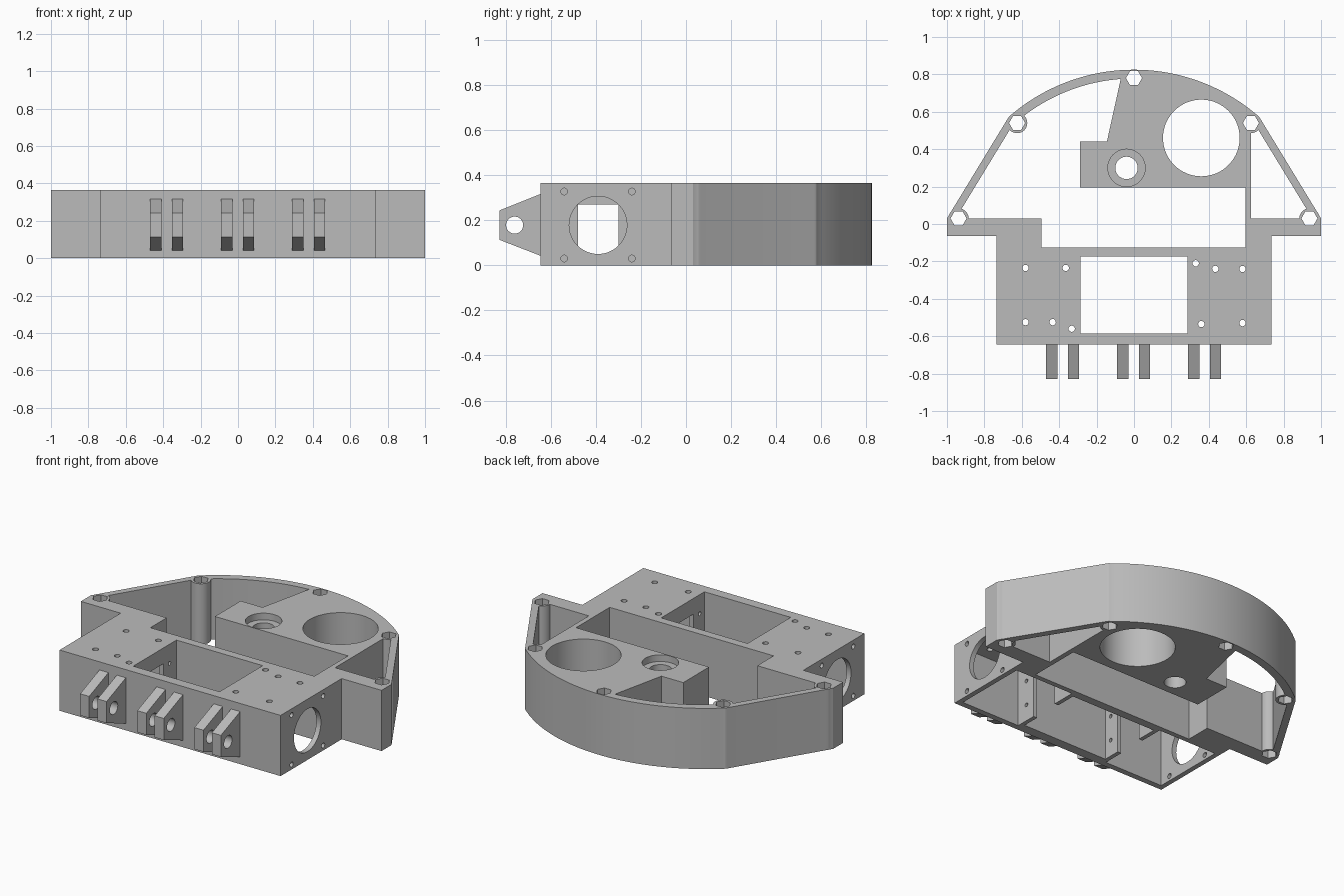
import bpy, bmesh
from math import cos, sin, radians, pi
from mathutils import Matrix, Vector

cube = bpy.data.objects.get("Cube")
if cube:
    bpy.data.objects.remove(cube, do_unlink=True)

grey = bpy.data.materials.new("plain_grey")
grey.use_nodes = True
GREY = (0.5, 0.5, 0.5, 1)
grey.diffuse_color = GREY
grey.node_tree.nodes["Principled BSDF"].inputs["Base Color"].default_value = GREY

H = 0.365           # height of the whole body
AXES = {"z": Matrix.Identity(3),
        "x": Matrix(((0, 0, 1), (1, 0, 0), (0, 1, 0)))}   # profile (y, z) pushed along x


def prism(name, points, lo, hi, axis="z"):
    """Extrude a 2D profile from lo to hi along the axis."""
    bm = bmesh.new()
    face = bm.faces.new([bm.verts.new(AXES[axis] @ Vector((a, b, lo))) for a, b in points])
    new = bmesh.ops.extrude_face_region(bm, geom=[face])["geom"]
    push = AXES[axis] @ Vector((0, 0, hi - lo))
    bmesh.ops.translate(bm, vec=push, verts=[v for v in new if isinstance(v, bmesh.types.BMVert)])
    bmesh.ops.recalc_face_normals(bm, faces=bm.faces)
    mesh = bpy.data.meshes.new(name)
    bm.to_mesh(mesh)
    bm.free()
    mesh.materials.append(grey)
    ob = bpy.data.objects.new(name, mesh)
    bpy.context.collection.objects.link(ob)
    return ob


def arc(cx, cy, r, a0, a1, n):
    steps = [radians(a0 + (a1 - a0) * i / n) for i in range(n + 1)]
    return [(cx + r * cos(a), cy + r * sin(a)) for a in steps]


def circle(cx, cy, r, n=32):
    return [(cx + r * cos(2 * pi * i / n), cy + r * sin(2 * pi * i / n)) for i in range(n)]


def rect(x0, x1, y0, y1):
    return [(x0, y0), (x1, y0), (x1, y1), (x0, y1)]


def mirrored(points):
    return [(-x, y) for x, y in reversed(points)]


def combine(target, tool, operation="DIFFERENCE"):
    """Apply a boolean and throw the tool away."""
    mod = target.modifiers.new("bool", "BOOLEAN")
    mod.operation, mod.object, mod.solver = operation, tool, "EXACT"
    bpy.ops.object.select_all(action="DESELECT")
    bpy.context.view_layer.objects.active = target
    target.select_set(True)
    bpy.ops.object.modifier_apply(modifier=mod.name)
    bpy.data.objects.remove(tool, do_unlink=True)


def cut(target, points, lo=-0.1, hi=H + 0.1, axis="z"):
    tool = prism("cutter", points, lo, hi, axis)
    tool.hide_render = True
    combine(target, tool)


# Body outline: front box, side wings, slanted walls and rear arc
CY, R = -0.19, 1.015
half = [(0.735, -0.645), (0.735, -0.065), (1, -0.065), (1, 0.03)]
half += arc(0.625, 0.54, 0.055, 31, 46, 3)
body = prism("main_body", half + arc(0, CY, R, 49.4, 130.6, 40) + mirrored(half), 0, H)

# Large open bay around the rear block
bay = [(-0.495, 0.03), (-0.495, -0.125), (0.595, -0.125), (0.595, 0.195), (-0.29, 0.195),
       (-0.29, 0.44), (-0.145, 0.44)]
bay += arc(0, CY, R - 0.047, 94.2, 130, 18) + [(-0.638, 0.547), (-0.953, 0.03)]
cut(body, bay)

# Narrow bay behind the other slanted wall
cut(body, [(0.625, 0.03), (0.953, 0.03), (0.638, 0.547), (0.625, 0.53)])

# Screw posts with hexagonal bores
for s in (-1, 1):
    combine(body, prism("post", circle(s * 0.625, 0.54, 0.0545), 0, H), "UNION")
    combine(body, prism("post", circle(s * 0.938, 0.03, 0.054), 0, H), "UNION")
for x, y in ((-0.625, 0.54), (0.625, 0.54), (-0.938, 0.03), (0.938, 0.03), (0, 0.78)):
    cut(body, circle(x, y, 0.043, 6))

# Large round hole and the counterbored hole of the rear block
cut(body, circle(0.36, 0.46, 0.205, 64))
cut(body, circle(-0.04, 0.3, 0.06))
cut(body, circle(-0.04, 0.3, 0.1, 40), lo=H - 0.04)

# Front box: centre window and two compartments open below
cut(body, rect(-0.287, 0.287, -0.585, -0.175))
for x0, x1 in ((-0.705, -0.312), (0.312, 0.705)):
    cut(body, rect(x0, x1, -0.61, -0.155), hi=H - 0.022)

# Slots and screw holes through the window partitions
cut(body, rect(-0.48, -0.3, -0.1, 0.27), -0.4, 0.4, "x")
for y in (-0.54, -0.24):
    for z in (0.1, 0.25):
        cut(body, circle(y, z, 0.012, 12), -0.4, 0.4, "x")

# Round openings and corner holes in the side walls
for lo, hi in ((-0.8, -0.65), (0.65, 0.8)):
    cut(body, circle(-0.39, 0.178, 0.128, 48), lo, hi, "x")
    for y in (-0.54, -0.24):
        for z in (0.03, 0.327):
            cut(body, circle(y, z, 0.015, 16), lo, hi, "x")

# Small screw holes in the top plate
for x, y in ((-0.58, -0.235), (-0.365, -0.235), (-0.58, -0.525), (-0.435, -0.525),
             (-0.333, -0.56), (0.33, -0.21), (0.435, -0.24), (0.58, -0.24),
             (0.36, -0.535), (0.58, -0.53)):
    cut(body, circle(x, y, 0.017, 16), lo=0.3)

# Three pairs of hinge lugs on the front
parts = [body]
lug_side = [(-0.64, 0.04), (-0.64, 0.318), (-0.828, 0.243), (-0.828, 0.113)]
for i, centre in enumerate((-0.382, -0.002, 0.378)):
    for side, off in (("right", -0.058), ("left", 0.058)):
        x = centre + off
        lug = prism(f"hinge_lug_{side}_{i + 1}", lug_side, x - 0.03, x + 0.03, "x")
        cut(lug, circle(-0.76, 0.178, 0.038, 24), x - 0.1, x + 0.1, "x")
        parts.append(lug)

# Smooth curved walls, keep edges crisp
bpy.ops.object.select_all(action="DESELECT")
for ob in parts:
    ob.select_set(True)
bpy.context.view_layer.objects.active = body
bpy.ops.object.shade_smooth_by_angle(angle=radians(28))
